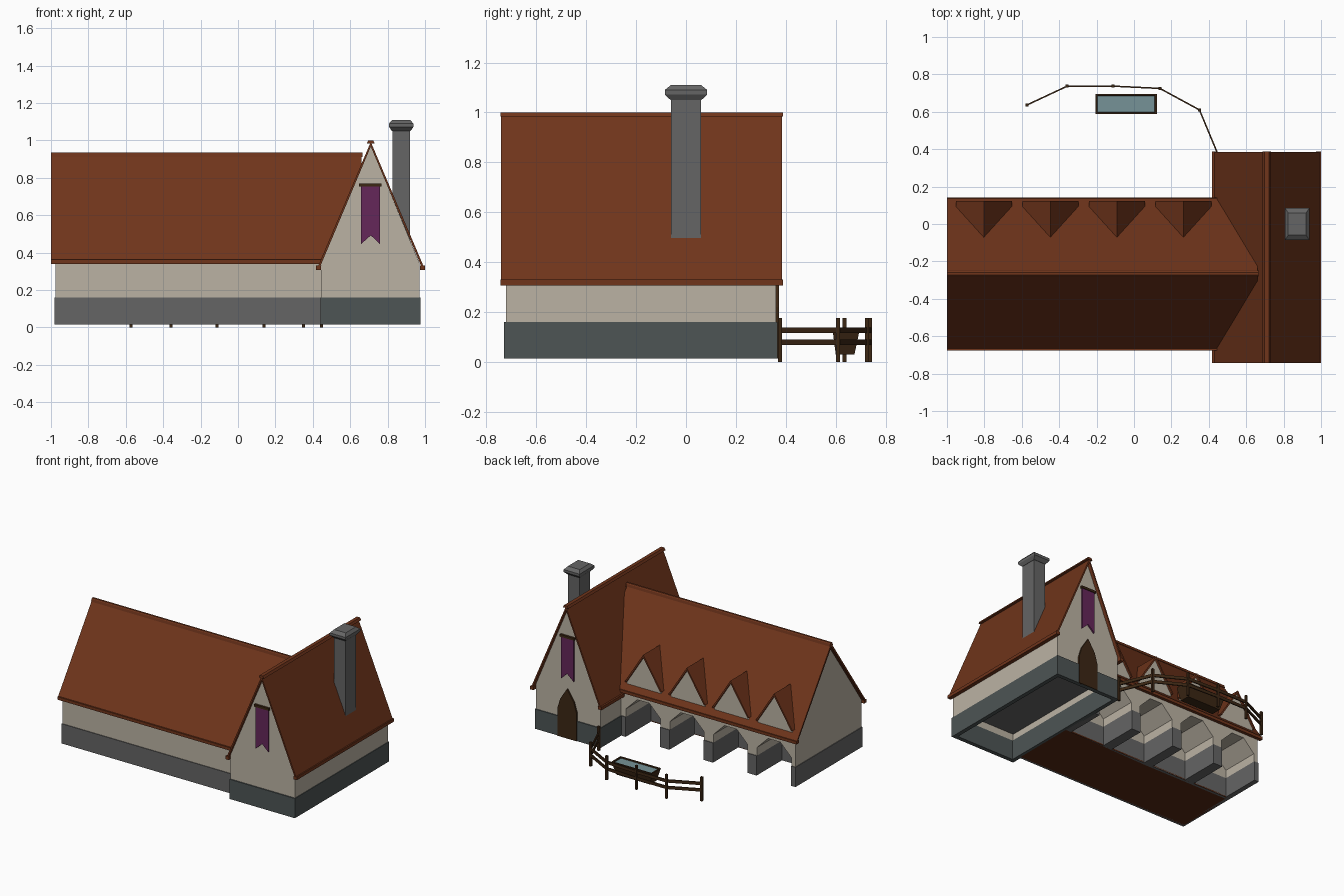
import bpy, bmesh
from mathutils import Vector

if "Cube" in bpy.data.objects:
    bpy.data.objects.remove(bpy.data.objects["Cube"])


def material(name, rgb):
    m = bpy.data.materials.new(name)
    m.diffuse_color = (*rgb, 1)
    m.use_nodes = True
    m.node_tree.nodes["Principled BSDF"].inputs["Base Color"].default_value = m.diffuse_color
    return m


ROOF = material("roof_tile", (0.16, 0.035, 0.011))
PLASTER = material("plaster", (0.50, 0.45, 0.37))
STONE = material("grey_stone", (0.13, 0.13, 0.13))
DARK = material("dark_stone", (0.075, 0.09, 0.09))
WOOD = material("wood", (0.045, 0.02, 0.007))
FLOOR = material("floor", (0.09, 0.02, 0.006))
CLOTH = material("cloth", (0.13, 0.02, 0.10))
WATER = material("water", (0.18, 0.29, 0.31))


def loft(name, rings, mat):
    """Closed solid through a list of equal-sized rings of 3D points."""
    bm = bmesh.new()
    vs = [[bm.verts.new(p) for p in r] for r in rings]
    n = len(rings[0])
    for a, b in zip(vs, vs[1:]):
        for i in range(n):
            j = (i + 1) % n
            bm.faces.new((a[i], a[j], b[j], b[i]))
    bm.faces.new(vs[0])
    bm.faces.new(vs[-1])
    bmesh.ops.recalc_face_normals(bm, faces=bm.faces)
    me = bpy.data.meshes.new(name)
    bm.to_mesh(me)
    bm.free()
    me.materials.append(mat)
    ob = bpy.data.objects.new(name, me)
    bpy.context.collection.objects.link(ob)
    return ob


def prism_y(name, xz, y0, y1, mat):
    return loft(name, [[(x, y, z) for x, z in xz] for y in (y0, y1)], mat)


def prism_x(name, yz, x0, x1, mat):
    return loft(name, [[(x, y, z) for y, z in yz] for x in (x0, x1)], mat)


def rect(x0, x1, y0, y1, z):
    return [(x0, y0, z), (x1, y0, z), (x1, y1, z), (x0, y1, z)]


def box(name, x0, x1, y0, y1, z0, z1, mat):
    return loft(name, [rect(x0, x1, y0, y1, z) for z in (z0, z1)], mat)


def chevron(c, half, eave, ridge, t):
    return [(c - half, eave), (c, ridge), (c + half, eave),
            (c + half - 0.01, eave - 0.005), (c, ridge - t), (c - half + 0.01, eave - 0.005)]


def bar(name, a, b, w, h, mat):
    """Horizontal rail between two points."""
    a, b = Vector(a), Vector(b)
    s = (b - a).cross(Vector((0, 0, 1))).normalized() * w / 2
    u = Vector((0, 0, h / 2))
    return loft(name, [[p - s - u, p + s - u, p + s + u, p - s + u] for p in (a, b)], mat)


# Long wing: front wall, west gable, floor
box("front_plinth", -0.98, 0.45, -0.655, -0.63, 0.015, 0.16, STONE)
box("front_wall", -0.975, 0.45, -0.65, -0.63, 0.16, 0.35, PLASTER)
box("west_plinth", -0.98, -0.955, -0.655, 0.125, 0.015, 0.16, STONE)
prism_x("west_gable", [(-0.65, 0.16), (0.12, 0.16), (0.12, 0.36), (-0.265, 0.91), (-0.65, 0.36)],
        -0.975, -0.955, PLASTER)
box("floor", -0.97, 0.45, -0.64, -0.17, 0.015, 0.025, FLOOR)

# Stalls: stone piers, arched plaster block, back wall
centres = [-0.803 + 0.3557 * i for i in range(4)]
HW = 0.14
edges = [-0.98] + [e for c in centres for e in (c - HW, c + HW)] + [0.45]
for i in range(5):
    box(f"stall_pier_{i}", edges[2 * i], edges[2 * i + 1], -0.17, 0.125, 0.015, 0.16, STONE)
arch = [(-0.975, 0.16)]
for c in centres:
    arch += [(c - HW, 0.16), (c - HW, 0.22), (c - 0.05, 0.31),
             (c + 0.05, 0.31), (c + HW, 0.22), (c + HW, 0.16)]
arch += [(0.45, 0.16), (0.45, 0.355), (-0.975, 0.355)]
prism_y("stall_arches", arch, -0.17, 0.12, PLASTER)
box("stall_back_stone", -0.97, 0.45, -0.19, -0.17, 0.015, 0.16, STONE)
box("stall_back_plaster", -0.97, 0.45, -0.19, -0.17, 0.16, 0.355, PLASTER)

# Long wing roof with eave and ridge trims
prism_x("long_roof", chevron(-0.265, 0.405, 0.355, 0.93, 0.025), -1.0, 0.66, ROOF)
for i, (y0, y1) in enumerate([(-0.675, -0.648), (0.115, 0.142)]):
    box(f"long_eave_{i}", -1.0, 0.45, y0, y1, 0.34, 0.362, ROOF)
prism_x("long_ridge", [(-0.282, 0.912), (-0.248, 0.912), (-0.252, 0.93), (-0.258, 0.936),
                       (-0.272, 0.936), (-0.278, 0.93)], -1.0, 0.665, ROOF)

# Dormers over the stalls
for i, c in enumerate(centres):
    prism_y(f"dormer_gable_{i}", [(c - 0.14, 0.36), (c + 0.14, 0.36), (c + 0.14, 0.42),
                                  (c, 0.635), (c - 0.14, 0.42)], 0.0, 0.108, PLASTER)
    prism_y(f"dormer_roof_{i}", chevron(c, 0.15, 0.42, 0.655, 0.02), -0.075, 0.122, ROOF)

# Cross wing: hollow plinth, walls, ceiling
X0, X1, Y0, Y1 = 0.44, 0.975, -0.73, 0.367
box("cross_plinth_south", X0, X1, Y0, Y0 + 0.03, 0.015, 0.16, DARK)
box("cross_plinth_north", X0, X1, Y1 - 0.03, Y1, 0.015, 0.16, DARK)
for n, x in (("west", X0), ("east", X1 - 0.03)):
    box(f"cross_plinth_{n}", x, x + 0.03, Y0 + 0.03, Y1 - 0.03, 0.015, 0.16, DARK)
    box(f"cross_wall_{n}", x + 0.005, x + 0.025, Y0 + 0.01, Y1 - 0.01, 0.16, 0.33, PLASTER)
gable = [(0.445, 0.16), (0.97, 0.16), (0.97, 0.345), (0.71, 0.97), (0.445, 0.345)]
prism_y("cross_gable_front", gable, -0.722, -0.70, PLASTER)
prism_y("cross_gable_back", gable, 0.338, 0.36, PLASTER)
box("cross_ceiling", 0.46, 0.955, -0.71, 0.35, 0.21, 0.225, STONE)

# Cross wing roof
prism_y("cross_roof", chevron(0.71, 0.285, 0.32, 0.992, 0.025), -0.742, 0.385, ROOF)
for i, x in enumerate((0.417, 0.972)):
    box(f"cross_eave_{i}", x, x + 0.028, -0.743, 0.388, 0.307, 0.33, ROOF)
prism_y("cross_ridge", [(0.688, 0.983), (0.697, 1.0), (0.723, 1.0), (0.732, 0.983)],
        -0.743, 0.388, ROOF)

# Chimney: shaft cut to the roof slope, flared cap
prism_y("chimney_shaft", [(0.825, 0.66), (0.92, 0.455), (0.92, 1.06), (0.825, 1.06)],
        -0.06, 0.06, STONE)
loft("chimney_cap", [rect(0.8725 - a, 0.8725 + a, -b, b, z) for a, b, z in
                     ((0.05, 0.062, 1.05), (0.065, 0.085, 1.072),
                      (0.065, 0.085, 1.09), (0.048, 0.06, 1.11))], STONE)

# Banners on both gables, door at the back
for n, y in (("front", -0.728), ("back", 0.366)):
    prism_y(f"banner_{n}", [(0.657, 0.445), (0.71, 0.492), (0.76, 0.445), (0.76, 0.76),
                            (0.657, 0.76)], y - 0.005, y + 0.005, CLOTH)
    box(f"banner_rod_{n}", 0.648, 0.767, y - 0.01, y + 0.01, 0.753, 0.77, WOOD)
prism_y("door", [(0.632, 0.015), (0.788, 0.015), (0.788, 0.22), (0.765, 0.295), (0.71, 0.38),
                 (0.655, 0.295), (0.632, 0.22)], 0.355, 0.372, WOOD)

# Fence
posts = [(-0.573, 0.636), (-0.357, 0.737), (-0.112, 0.737), (0.138, 0.725),
         (0.35, 0.61), (0.447, 0.377)]
for i, (x, y) in enumerate(posts):
    box(f"fence_post_{i}", x - 0.008, x + 0.008, y - 0.008, y + 0.008, 0, 0.177, WOOD)
for i, (a, b) in enumerate(zip(posts, posts[1:])):
    for z in (0.08, 0.128):
        bar(f"fence_rail_{i}", (*a, z), (*b, z), 0.008, 0.022, WOOD)

# Water trough
loft("trough", [rect(-0.18, 0.095, 0.6, 0.675, 0.03), rect(-0.207, 0.122, 0.588, 0.695, 0.125),
                rect(-0.197, 0.112, 0.597, 0.686, 0.125),
                rect(-0.195, 0.11, 0.599, 0.684, 0.112)], WOOD)
box("water", -0.195, 0.11, 0.599, 0.684, 0.108, 0.117, WATER)
